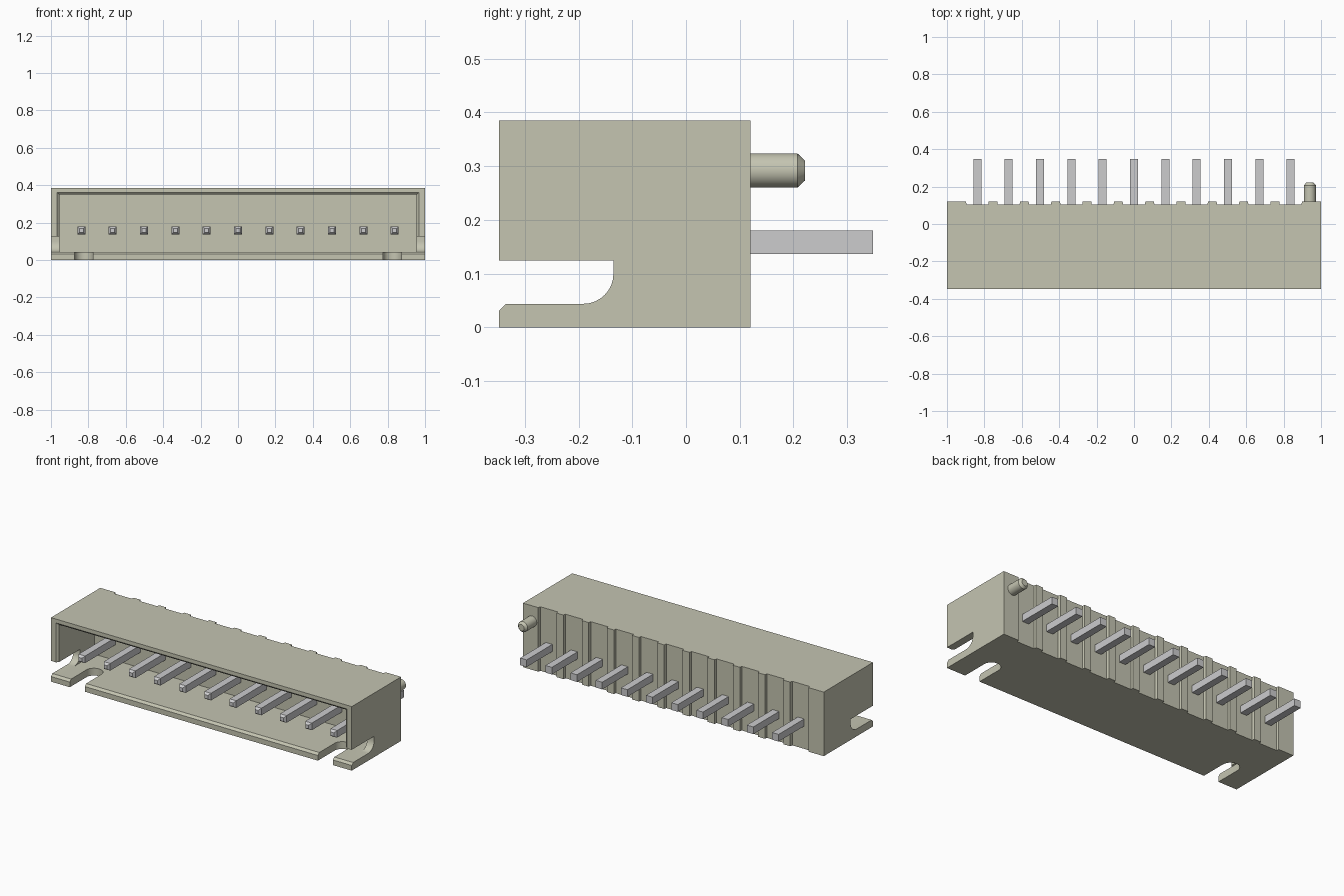
import bpy, bmesh, math

default = bpy.data.objects.get("Cube")
if default:
    bpy.data.objects.remove(default, do_unlink=True)

PITCH, PINS = 0.1675, 11
FRONT, BACK, GROOVE = -0.348, 0.12, 0.104
HEIGHT, FLOOR, SLOT_TOP = 0.385, 0.044, 0.125


def material(name, colour):
    m = bpy.data.materials.new(name)
    m.use_nodes = True
    m.diffuse_color = (*colour, 1)
    m.node_tree.nodes["Principled BSDF"].inputs["Base Color"].default_value = (*colour, 1)
    return m


cream = material("cream plastic", (0.554, 0.554, 0.441))
grey = material("grey metal", (0.604, 0.604, 0.615))


def loft(name, loops, mat):
    """Closed solid through a row of matching loops of 3D points."""
    bm = bmesh.new()
    rings = [[bm.verts.new(p) for p in loop] for loop in loops]
    for a, b in zip(rings, rings[1:]):
        for i in range(len(a)):
            j = (i + 1) % len(a)
            bm.faces.new((a[i], a[j], b[j], b[i]))
    bm.faces.new(rings[0])
    bm.faces.new(rings[-1])
    bmesh.ops.recalc_face_normals(bm, faces=bm.faces)
    mesh = bpy.data.meshes.new(name)
    bm.to_mesh(mesh)
    bm.free()
    mesh.materials.append(mat)
    obj = bpy.data.objects.new(name, mesh)
    bpy.context.collection.objects.link(obj)
    return obj


def activate(obj):
    bpy.ops.object.select_all(action='DESELECT')
    obj.select_set(True)
    bpy.context.view_layer.objects.active = obj


def cut(obj, cutter):
    cutter.hide_render = True
    mod = obj.modifiers.new("cut", 'BOOLEAN')
    mod.operation, mod.solver, mod.object = 'DIFFERENCE', 'EXACT', cutter
    activate(obj)
    bpy.ops.object.modifier_apply(modifier=mod.name)
    bpy.data.objects.remove(cutter, do_unlink=True)


def rect(y, half, z0, z1):
    return [(-half, y, z0), (half, y, z0), (half, y, z1), (-half, y, z1)]


pin_x = [(i - (PINS - 1) / 2) * PITCH for i in range(PINS)]

# Housing: plan outline with a shallow groove behind every pin
outline = [(1, FRONT), (-1, FRONT), (-1, BACK)]
for x in pin_x:
    outline += [(x - 0.061, BACK), (x - 0.058, GROOVE),
                (x + 0.058, GROOVE), (x + 0.061, BACK)]
outline.append((1, BACK))
housing = loft("housing", [[(x, y, z) for x, y in outline] for z in (0, HEIGHT)], cream)

# Cavity with a chamfered mouth
cut(housing, loft("cavity_cutter", [
    rect(FRONT - 0.02, 0.967, FLOOR, 0.362),
    rect(FRONT, 0.967, FLOOR, 0.362),
    rect(FRONT + 0.012, 0.955, FLOOR, 0.35),
    rect(0.0, 0.955, FLOOR, 0.35)], cream))

# Side slots, rounded at the inner lower corner, and the chamfered floor edge
r = 0.056
profile = [(-0.4, SLOT_TOP), (-0.135, SLOT_TOP)]
for i in range(9):
    a = i / 8 * math.pi / 2
    profile.append((-0.135 - r + r * math.cos(a), FLOOR + r - r * math.sin(a)))
profile += [(FRONT + 0.013, FLOOR), (FRONT - 0.01, 0.021), (-0.4, 0.021)]
cut(housing, loft("side_slot_cutter",
                  [[(x, y, z) for y, z in profile] for x in (-1.1, 1.1)], cream))

# Round-ended slots in the floor
for side in (-1, 1):
    slot = [(0.05, -0.4)]
    for i in range(17):
        a = i / 16 * math.pi
        slot.append((0.05 * math.cos(a), -0.19 + 0.05 * math.sin(a)))
    slot.append((-0.05, -0.4))
    cut(housing, loft("floor_slot_cutter",
                      [[(side * 0.825 + x, y, z) for x, y in slot] for z in (-0.1, 0.07)], cream))
activate(housing)
bpy.ops.object.shade_smooth_by_angle(angle=math.radians(25))

# Locating peg with a chamfered end
peg = loft("locating_peg", [
    [(0.94 + rad * math.cos(k * math.tau / 32), y, 0.292 + rad * math.sin(k * math.tau / 32))
     for k in range(32)]
    for y, rad in ((0.11, 0.032), (0.207, 0.032), (0.221, 0.019))], cream)
activate(peg)
bpy.ops.object.shade_smooth_by_angle(angle=math.radians(25))

# Square pins with tapered front tips
for n, x in enumerate(pin_x, 1):
    loops = []
    for y, h in ((-0.302, 0.011), (-0.287, 0.0215), (0.348, 0.0215)):
        loops.append([(x + sx * h, y, 0.1585 + sz * h)
                      for sx, sz in ((-1, -1), (1, -1), (1, 1), (-1, 1))])
    loft(f"pin_{n}", loops, grey)
